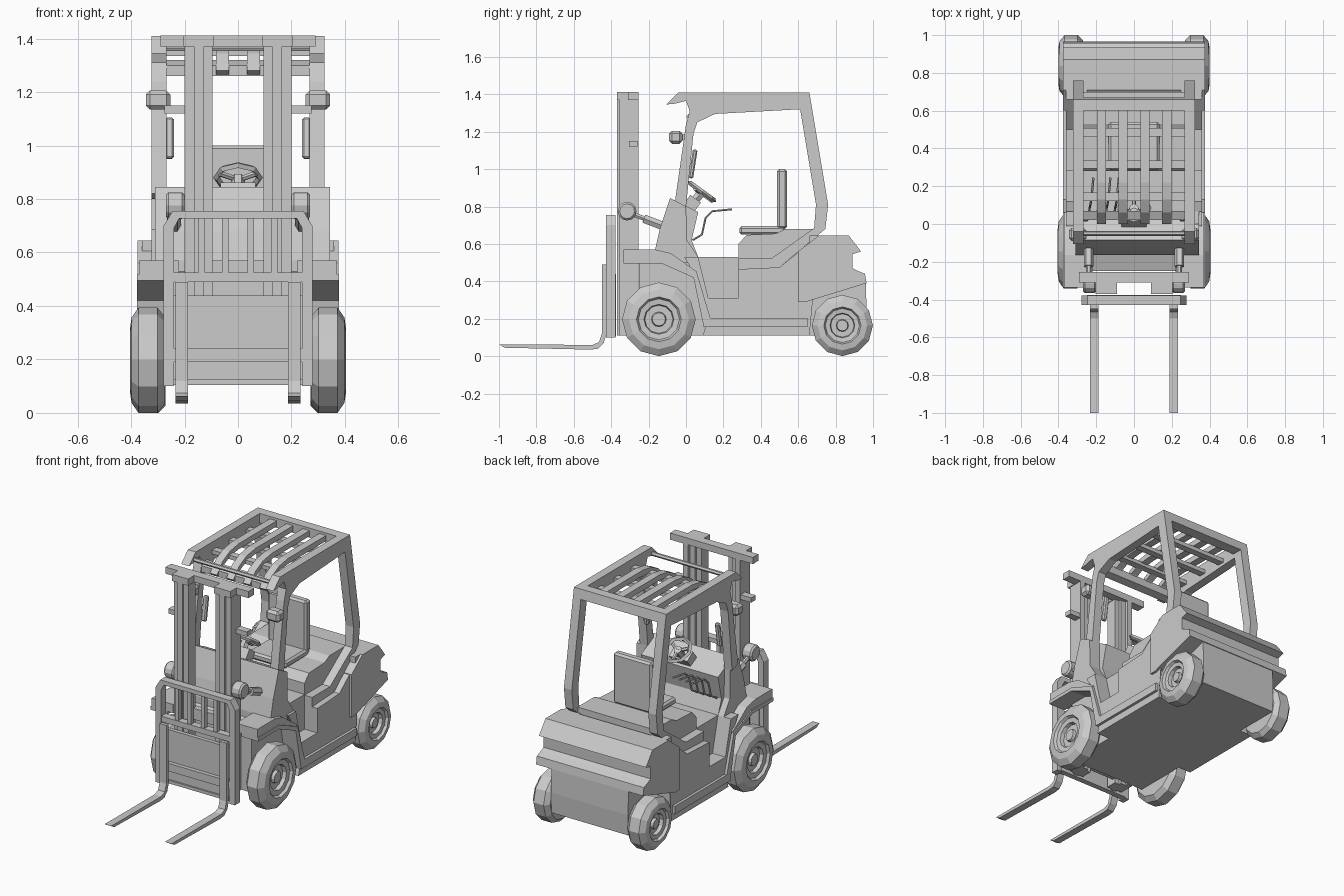
import bpy, bmesh, math
from mathutils import Vector, Matrix

if "Cube" in bpy.data.objects:
    bpy.data.objects.remove(bpy.data.objects["Cube"])


def finish(name, bm, mirror=False):
    bmesh.ops.recalc_face_normals(bm, faces=bm.faces)
    me = bpy.data.meshes.new(name)
    bm.to_mesh(me)
    bm.free()
    ob = bpy.data.objects.new(name, me)
    bpy.context.collection.objects.link(ob)
    if mirror:
        m = ob.modifiers.new("mirror", 'MIRROR')
        m.use_mirror_merge = False
    return ob


def prism(name, pts, a, b, mirror=False, axis='x'):
    """Outline (y,z) extruded along x, or (x,z) extruded along y."""
    bm = bmesh.new()
    at = (lambda p, d: (d, *p)) if axis == 'x' else (lambda p, d: (p[0], d, p[1]))
    f = bm.faces.new([bm.verts.new(at(p, a)) for p in pts])
    g = bmesh.ops.extrude_face_region(bm, geom=[f])
    vec = Vector((b - a, 0, 0)) if axis == 'x' else Vector((0, b - a, 0))
    bmesh.ops.translate(bm, vec=vec, verts=[v for v in g['geom'] if isinstance(v, bmesh.types.BMVert)])
    return finish(name, bm, mirror)


def box(name, x, y, z, mirror=False, rx=0, bevel=0):
    """Box from (min, max) ranges, optionally turned about x and bevelled."""
    bm = bmesh.new()
    c = Vector([sum(r) / 2 for r in (x, y, z)])
    s = [r[1] - r[0] for r in (x, y, z)]
    m = Matrix.Translation(c) @ Matrix.Rotation(math.radians(rx), 4, 'X') @ Matrix.Diagonal((*s, 1))
    bmesh.ops.create_cube(bm, size=1, matrix=m)
    if bevel:
        bmesh.ops.bevel(bm, geom=bm.edges[:], offset=bevel, segments=1, affect='EDGES')
    return finish(name, bm, mirror)


def lathe(name, profile, y, z, n=12, mirror=True):
    """(x, radius) profile turned around a sideways axle."""
    bm = bmesh.new()
    vs = [bm.verts.new((x, y, z - r)) for x, r in profile]
    es = [bm.edges.new(p) for p in zip(vs, vs[1:])]
    bmesh.ops.spin(bm, geom=vs + es, cent=(0, y, z), axis=(1, 0, 0), angle=math.tau, steps=n)
    bmesh.ops.remove_doubles(bm, verts=bm.verts, dist=1e-4)
    return finish(name, bm, mirror)


def tube(name, pts, r, mirror=False):
    cu = bpy.data.curves.new(name, 'CURVE')
    cu.dimensions = '3D'
    cu.bevel_depth, cu.bevel_resolution, cu.use_fill_caps = r, 1, True
    sp = cu.splines.new('POLY')
    sp.points.add(len(pts) - 1)
    for q, p in zip(sp.points, pts):
        q.co = (*p, 1)
    tmp = bpy.data.objects.new(name, cu)
    bm = bmesh.new()
    bpy.context.collection.objects.link(tmp)
    dg = bpy.context.evaluated_depsgraph_get()
    bm.from_mesh(bpy.data.meshes.new_from_object(tmp.evaluated_get(dg)))
    bpy.data.objects.remove(tmp)
    for f in bm.faces:
        f.smooth = False
    return finish(name, bm, mirror)


# wheels with recessed hubs
tyre = [(.275, 0), (.275, .165), (.302, .197), (.372, .197), (.398, .16), (.404, .12), (.388, .11),
        (.385, .08), (.362, .075), (.362, .04), (.38, .035), (.38, 0)]
lathe("front_wheels", tyre, -.145, .197)
lathe("rear_wheels", [(x - .004, r * .83) for x, r in tyre], .836, .164)

# chassis core and counterweight
prism("chassis", [(-.25, .11), (.96, .11), (.966, .24), (.96, .42), (.70, .6), (.28, .53),
                  (-.16, .53), (-.25, .5)], -.27, .27)
prism("counterweight", [(.60, .29), (.64, .29), (.965, .39), (.957, .44), (.92, .455), (.89, .47), (.89, .545),
                        (.936, .56), (.87, .645), (.71, .645), (.60, .56)], -.375, .375)
prism("side_body", [(.09, .11), (.66, .11), (.66, .645), (.71, .645), (.50, .475), (.28, .465), (.28, .31),
                    (.12, .31), (.065, .53), (-.01, .53), (.05, .43), (.12, .21)], .25, .36, True)
prism("front_fenders", [(-.335, .515), (-.335, .57), (-.165, .57), (-.08, .55), (.06, .45), (.06, .43),
                        (-.12, .515)], .22, .37, True)
prism("fender_and_sill_trim", [(-.335, .495), (-.335, .517), (-.12, .517), (.06, .44), (.13, .205), (.65, .205),
                               (.65, .155), (.095, .155), (.04, .42), (-.13, .495)], .26, .377, True)

# cowl and its side panels
cowl = [(-.165, .5), (-.165, .57), (-.14, .68), (-.085, .845), (.065, .77), (.03, .62), (.065, .53), (.065, .5)]
prism("front_cowl", cowl, -.27, .27)
cheek = cowl[:4] + [(.0, .80), (.005, .62), (.065, .53), (.07, .5)]
prism("cowl_side_right", cheek, .26, .345)
prism("cowl_side_left", cheek, -.31, -.26)

# overhead guard: side frames, cross bars and slats
prism("guard_frames", [(-.06, .82), (0, 1.24), (.02, 1.31), (0, 1.365), (-.06, 1.35), (-.107, 1.345), (-.04, 1.41),
                       (.66, 1.41), (.76, .81), (.745, .68), (.50, .475), (.28, .465), (.28, .525), (.46, .525),
                       (.685, .685), (.695, .81), (.61, 1.32), (.155, 1.295), (.06, 1.25), (.04, 1.19), (0, .80)],
      .268, .323, True)
prism("guard_rear_bar", [(.60, 1.35), (.60, 1.41), (.66, 1.41), (.67, 1.35)], -.27, .27)
prism("guard_front_bar", [(.02, 1.26), (.02, 1.30), (.07, 1.32), (.07, 1.27)], -.27, .27)
tube("guard_front_rod", [(-.3, -.05, 1.365), (.3, -.05, 1.365)], .013)
for y in (.145, .315, .485):
    box("guard_cross_bar", (-.27, .27), (y - .022, y + .022), (1.335, 1.36))
for i in range(4):
    x = -.173 + i * .1155
    prism("guard_slat", [(.61, 1.395), (.22, 1.395), (.13, 1.38), (.06, 1.345), (.0, 1.28), (.02, 1.265),
                         (.075, 1.32), (.14, 1.35), (.22, 1.36), (.61, 1.36)], x - .024, x + .024)

# seat and engine cover
prism("engine_cover", [(.28, .52), (.28, .6), (.325, .648), (.48, .655), (.53, .68), (.70, .68), (.70, .52)],
      -.27, .27)
box("seat_cushion", (-.135, .135), (.285, .53), (.65, .695), bevel=.012)
box("seat_back", (-.135, .135), (.487, .54), (.68, 1.0), bevel=.012)

# steering wheel, column and hydraulic levers
tilt = math.radians(-36)
bpy.ops.mesh.primitive_torus_add(major_segments=8, minor_segments=4, major_radius=.08, minor_radius=.013,
                                 location=(0, .085, .88), rotation=(tilt, 0, 0))
bpy.context.object.name = "steering_wheel"
for k in range(3):
    a = math.tau * k / 3 + math.pi / 2
    d = Matrix.Rotation(tilt, 3, 'X') @ Vector((.078 * math.cos(a), .078 * math.sin(a), 0))
    c = Vector((0, .08, .872))
    tube("steering_spoke", [c, c + d], .011)
tube("steering_column", [(0, .0, .77), (0, .085, .88)], .026)
box("column_housing", (-.065, .065), (-.01, .06), (.76, .85), rx=-36)
for i in range(4):
    x = -.24 + i * .045
    tube("control_lever", [(x, .035, .62), (x + .005, .085, .65), (x + .01, .105, .74), (x + .015, .14, .775),
                           (x + .025, .245, .785)], .006)

# work lamps and mirrors on the front pillars
box("work_lamps", (.252, .345), (-.09, -.02), (1.135, 1.205), True, bevel=.015)
box("lamp_brackets", (.27, .30), (-.04, .01), (1.155, 1.185), True)
box("mirrors", (.24, .272), (.025, .05), (.95, 1.105), True, rx=-9, bevel=.007)

# mast rails and cross members
for name, x0, x1, y0, y1 in (("outer", .165, .20, -.355, -.255), ("middle", .128, .165, -.37, -.275),
                             ("inner", .095, .128, -.36, -.29)):
    box("mast_rail_" + name, (x0, x1), (y0, y1), (.11, 1.41), True)
box("mast_top_bar", (-.29, .29), (-.31, -.255), (1.37, 1.412))
box("mast_top_caps", (.09, .205), (-.37, -.30), (1.37, 1.412), True)
box("mast_upper_tabs", (.19, .275), (-.305, -.26), (1.12, 1.15), True)
for z in (.14, .5):
    box("mast_cross_bar", (-.2, .2), (-.31, -.27), (z, z + .07))

# tilt cylinders with round pivots
lathe("tilt_pivots", [(.2, 0), (.2, .04), (.21, .05), (.26, .05), (.27, .04), (.27, 0)], -.315, .775)
tube("tilt_rods", [(.24, -.30, .765), (.24, -.13, .70)], .014, True)
tube("tilt_cylinders", [(.24, -.225, .735), (.24, -.12, .695)], .026, True)

# carriage with load backrest
prism("backrest_frame", [(-.278, .1), (-.278, .70), (-.245, .755), (.245, .755), (.278, .70), (.278, .1), (.24, .1),
                         (.24, .69), (.22, .728), (-.22, .728), (-.24, .69), (-.24, .1)], -.428, -.378, axis='y')
for x in (.048, .135):
    box("backrest_bars", (x - .012, x + .012), (-.42, -.39), (.51, .74), True)
box("carriage_upper_bar", (-.26, .26), (-.425, -.38), (.49, .525))
box("carriage_plate", (-.25, .25), (-.40, -.375), (.125, .44))
box("carriage_lower_bar", (-.25, .25), (-.425, -.38), (.19, .24))
box("carriage_foot_bar", (-.25, .25), (-.41, -.375), (.105, .125))

# forks
prism("forks", [(-.428, .49), (-.45, .49), (-.45, .12), (-.465, .075), (-.50, .06), (-1.0, .063), (-.97, .045),
                (-.51, .035), (-.47, .04), (-.44, .07), (-.428, .11)], .187, .234, True)
